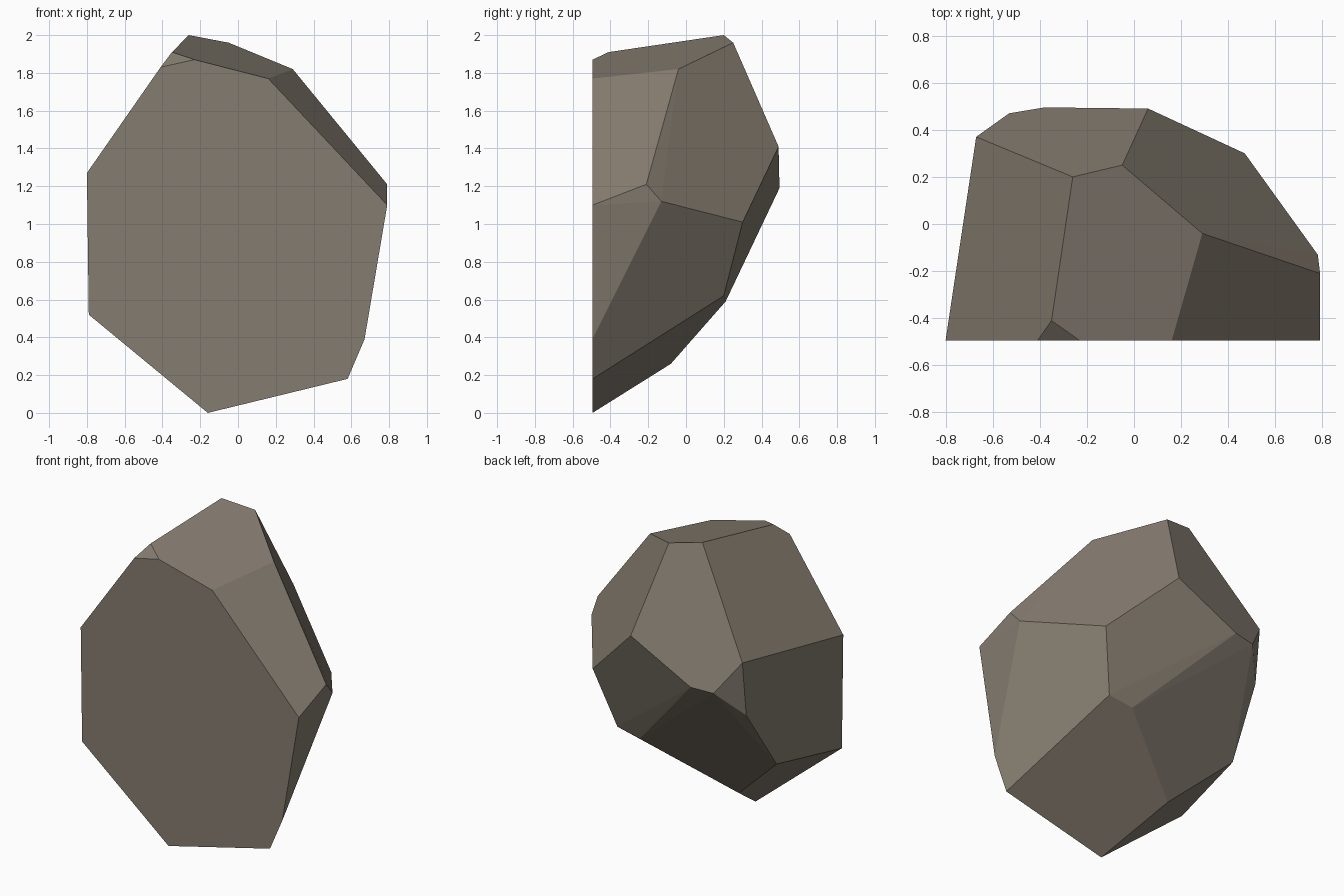
import bpy, bmesh, math

if "Cube" in bpy.data.objects:
    bpy.data.objects.remove(bpy.data.objects["Cube"])

# Corner points of the faceted boulder, grouped by region
front_outline = [(-.16, 0), (.58, .18), (.67, .39), (.79, 1.10), (.16, 1.77),
                 (-.23, 1.87), (-.41, 1.83), (-.80, 1.27), (-.79, .52)]
crown = [(-.35, -.41, 1.91), (-.26, .20, 2.0), (-.05, .25, 1.96), (.29, -.04, 1.82)]
right_side = [(.79, -.21, 1.21), (.78, -.13, 1.12), (.47, .30, 1.01)]
back = [(.06, .49, 1.41), (-.38, .495, 1.19), (-.53, .47, 1.18), (-.67, .37, 1.38)]
underside = [(.36, .20, .62), (.19, .21, .59), (-.33, -.08, .26),
             (-.71, .07, .61), (-.67, .33, 1.02)]

points = [(x, -.495, z) for x, z in front_outline] + crown + right_side + back + underside

# Wrap the points in a convex skin and merge the near-flat triangles into facets
bm = bmesh.new()
for p in points:
    bm.verts.new(p)
bmesh.ops.convex_hull(bm, input=bm.verts[:])
bmesh.ops.dissolve_limit(bm, angle_limit=math.radians(2.5),
                         verts=bm.verts[:], edges=bm.edges[:])
bmesh.ops.recalc_face_normals(bm, faces=bm.faces[:])

mesh = bpy.data.meshes.new("boulder")
bm.to_mesh(mesh)
bm.free()

# Single warm grey stone colour
stone = bpy.data.materials.new("warm grey stone")
stone.diffuse_color = (.235, .203, .162, 1)
stone.use_nodes = True
stone.node_tree.nodes["Principled BSDF"].inputs["Base Color"].default_value = stone.diffuse_color
mesh.materials.append(stone)

boulder = bpy.data.objects.new("boulder", mesh)
bpy.context.collection.objects.link(boulder)
